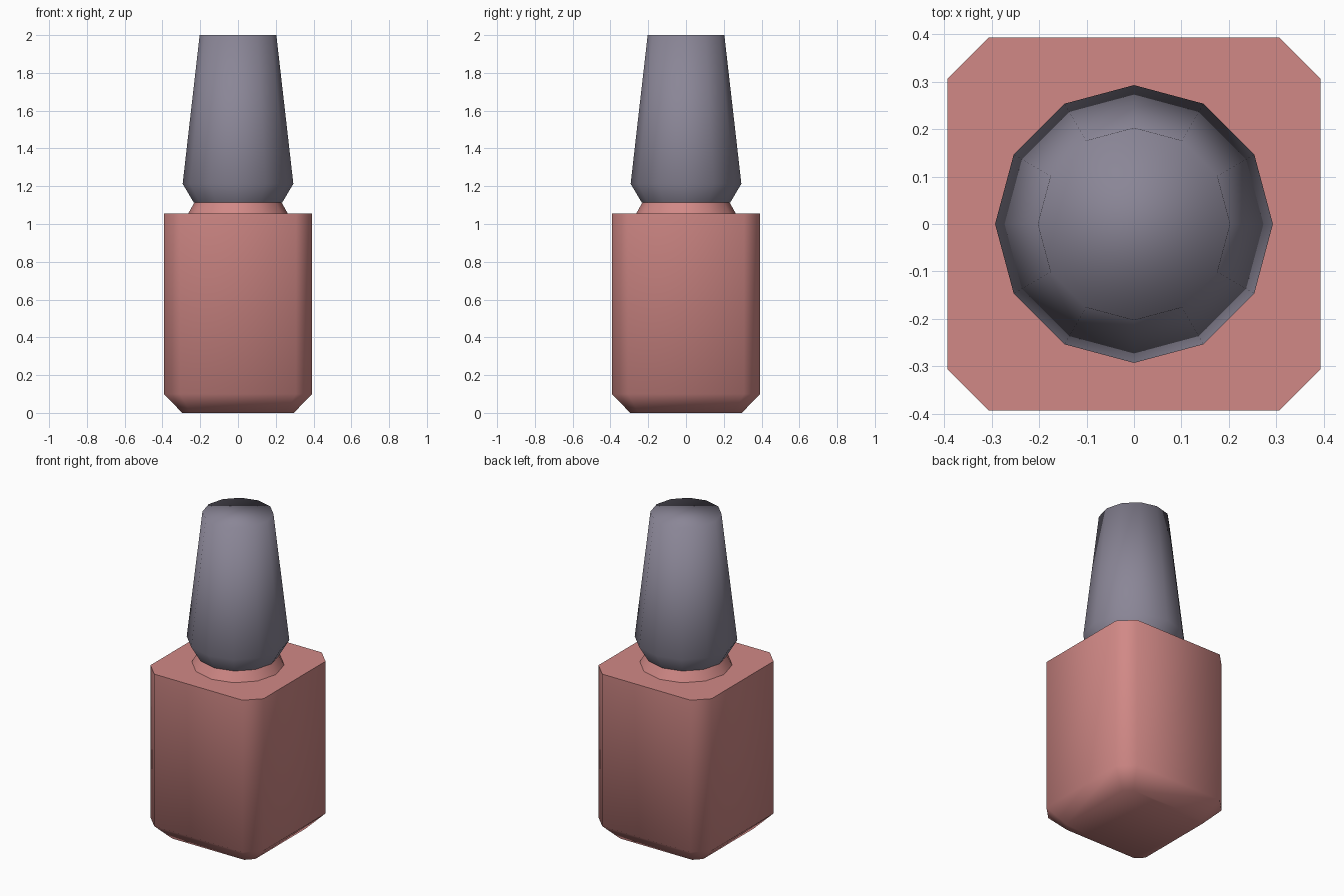
import bpy
import bmesh
import math

cube = bpy.data.objects.get("Cube")
if cube:
    bpy.data.objects.remove(cube, do_unlink=True)


def make_material(name, color):
    mat = bpy.data.materials.new(name)
    mat.use_nodes = True
    mat.diffuse_color = color
    mat.node_tree.nodes["Principled BSDF"].inputs["Base Color"].default_value = color
    return mat


def round_ring(radius, z, sides=12):
    step = math.tau / sides
    return [(radius * math.cos(i * step), radius * math.sin(i * step), z)
            for i in range(sides)]


def chamfered_square(half, cut, z):
    a, b = half, half - cut
    return [(a, -b, z), (a, b, z), (b, a, z), (-b, a, z),
            (-a, b, z), (-a, -b, z), (-b, -a, z), (b, -a, z)]


def loft(name, rings, mat, bottom=False, top=False, sharp_top=False):
    """Join stacked rings into a smooth skin with optional end faces."""
    bm = bmesh.new()
    loops = [[bm.verts.new(p) for p in ring] for ring in rings]
    n = len(rings[0])
    for low, high in zip(loops, loops[1:]):
        for i in range(n):
            j = (i + 1) % n
            bm.faces.new((low[i], low[j], high[j], high[i]))
    if bottom:
        bm.faces.new(loops[0][::-1])
    if top:
        lid = bm.faces.new(loops[-1])
        if sharp_top:
            for edge in lid.edges:
                edge.smooth = False
    for face in bm.faces:
        face.smooth = True
    mesh = bpy.data.meshes.new(name)
    bm.to_mesh(mesh)
    bm.free()
    mesh.materials.append(mat)
    obj = bpy.data.objects.new(name, mesh)
    bpy.context.collection.objects.link(obj)
    return obj


pink = make_material("dusty_pink", (0.64, 0.25, 0.24, 1))
grey = make_material("violet_grey", (0.255, 0.238, 0.307, 1))

# Square bottle with cut corners and a bevelled foot
loft("bottle", [chamfered_square(0.295, 0.045, 0),
                chamfered_square(0.393, 0.086, 0.1),
                chamfered_square(0.393, 0.086, 1.055)],
     pink, bottom=True, top=True, sharp_top=True)

# Short tapered neck
loft("neck", [round_ring(0.264, 1.055), round_ring(0.23, 1.115)], pink)

# Tall tapered cap with a flared base
loft("cap", [round_ring(0.235, 1.115), round_ring(0.293, 1.213),
             round_ring(0.203, 2)], grey, top=True)
